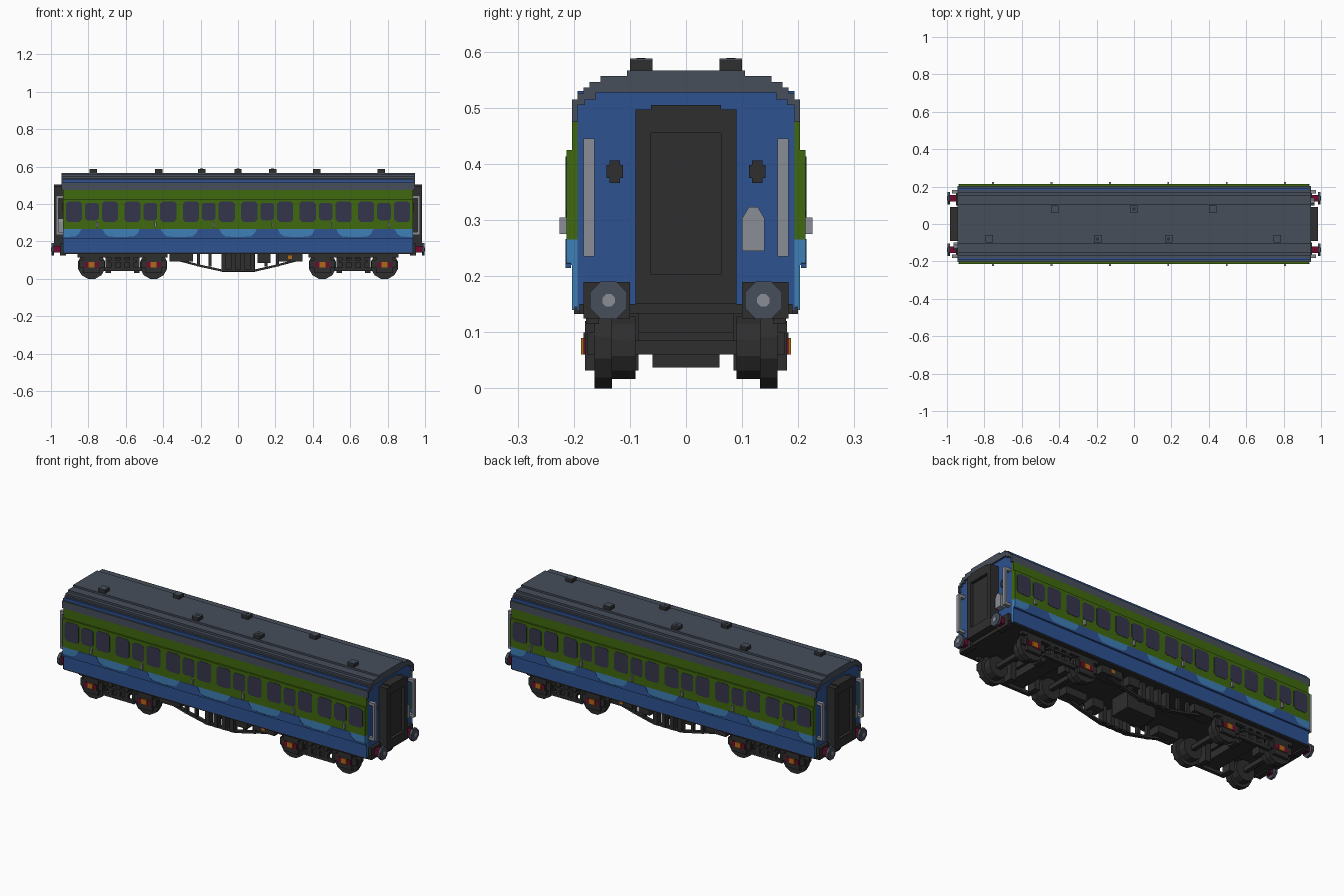
import bpy, bmesh, math

old = bpy.data.objects.get("Cube")
if old:
    bpy.data.objects.remove(old, do_unlink=True)


def material(name, rgb):
    lin = [((c / 255 + 0.055) / 1.055) ** 2.4 for c in rgb] + [1.0]
    m = bpy.data.materials.new(name)
    m.use_nodes = True
    m.diffuse_color = lin
    bsdf = next(n for n in m.node_tree.nodes if n.type == 'BSDF_PRINCIPLED')
    bsdf.inputs["Base Color"].default_value = lin
    return m


SLATE = material("slate_grey", (70, 78, 91))
GREEN = material("leaf_green", (64, 104, 14))
BLUE = material("deep_blue", (46, 82, 145))
SKY = material("light_blue", (62, 126, 182))
DARK = material("charcoal", (46, 46, 46))
GLASS = material("dark_glass", (53, 53, 76))
SILVER = material("light_grey", (138, 142, 150))
RED = material("crimson", (112, 10, 46))
ORANGE = material("orange", (176, 104, 22))


class Part:
    """Collects boxes and extruded outlines into one object."""

    def __init__(self, name, *mats):
        self.name, self.mats, self.bm = name, mats, bmesh.new()

    def prism(self, pts, axis, a, b):
        # x: pts are (y, z); y: pts are (x, z)
        at = {'x': lambda p: (a, p[0], p[1]), 'y': lambda p: (p[0], a, p[1])}[axis]
        face = self.bm.faces.new([self.bm.verts.new(at(p)) for p in pts])
        out = bmesh.ops.extrude_face_region(self.bm, geom=[face])
        d = b - a
        verts = [v for v in out['geom'] if isinstance(v, bmesh.types.BMVert)]
        bmesh.ops.translate(self.bm, verts=verts, vec=(d, 0, 0) if axis == 'x' else (0, d, 0))
        return self

    def box(self, x0, x1, y0, y1, z0, z1):
        return self.prism([(y0, z0), (y1, z0), (y1, z1), (y0, z1)], 'x', x0, x1)

    def done(self, rule=None):
        bmesh.ops.recalc_face_normals(self.bm, faces=self.bm.faces[:])
        me = bpy.data.meshes.new(self.name)
        for m in self.mats:
            me.materials.append(m)
        if rule:
            for f in self.bm.faces:
                f.material_index = rule(f)
        self.bm.to_mesh(me)
        self.bm.free()
        ob = bpy.data.objects.new(self.name, me)
        bpy.context.collection.objects.link(ob)
        return ob


def disc(cx, cz, r, n=12):
    return [(cx + r * math.cos(math.tau * (i + .5) / n), cz + r * math.sin(math.tau * (i + .5) / n))
            for i in range(n)]


def chamfered(cx, cz, hw, hh, c):
    return [(cx - hw + c, cz - hh), (cx + hw - c, cz - hh), (cx + hw, cz - hh + c), (cx + hw, cz + hh - c),
            (cx + hw - c, cz + hh), (cx - hw + c, cz + hh), (cx - hw, cz + hh - c), (cx - hw, cz - hh + c)]


def on_end(f):
    return 1 if abs(f.normal.x) > .9 else 0


# Body core with floor frame
Part("body_core", BLUE).box(-.935, .935, -.193, .193, .14, .53).done()
Part("floor_frame", DARK).box(-.935, .935, -.2, .2, .133, .146).done()

# Stepped roof
steps = [(.105, .567), (.152, .557), (.172, .546), (.183, .536), (.193, .526), (.203, .515)]
half = []
for i, (y, z) in enumerate(steps):
    if i:
        half.append((steps[i - 1][0], z))
    half.append((y, z))
    if i == 0:
        half[0] = (y, z)
inner = [(.203, .475), (.193, .475), (.193, .505), (.18, .505), (.18, .515), (.16, .515), (.16, .527), (.13, .527)]
half += inner
Part("roof", SLATE).prism(half + [(-y, z) for y, z in reversed(half)], 'x', -.945, .945).done()

# Roof vents with grey lids
vents, lids, holes = Part("roof_vents", DARK), Part("vent_lids", SLATE), Part("vent_holes", DARK)
for x, y, hole in [(-.425, .08, 0), (0, .08, 1), (.42, .08, 0), (-.773, -.08, 0), (-.195, -.08, 1),
                   (.185, -.08, 1), (.767, -.08, 0)]:
    vents.box(x - .02, x + .02, y - .02, y + .02, .56, .585)
    lids.box(x - .02, x + .02, y - .02, y + .02, .585, .588)
    if hole:
        holes.box(x - .008, x + .008, y - .008, y + .008, .586, .589)
for p in (vents, lids, holes):
    p.done()

# Side walls, wave stripe, windows and door handles
bays = [(-2.5 + i) * .3125 for i in range(6)]
wave = [(.156, .215), (.156, .223), (.09, .226), (.07, .24), (.056, .266)]
for s, side in ((-1, "front"), (1, "back")):
    def span(a, b):
        return sorted((s * a, s * b))
    Part(side + "_lower_wall", BLUE, SKY).box(-.935, .935, *span(.19, .203), .14, .265).done(on_end)
    Part(side + "_upper_wall", GREEN).box(-.935, .935, *span(.19, .203), .265, .478).done()
    Part(side + "_window_band", GREEN).box(-.935, .935, *span(.2, .213), .265, .425).done()
    Part(side + "_light_stripe", SKY).box(-.935, .935, *span(.2, .213), .22, .266).done()
    peaks, glass, grips = Part(side + "_wave_peaks", BLUE), Part(side + "_windows", GLASS), \
        Part(side + "_door_handles", SILVER)
    for c in bays:
        outline = [(c + x, z) for x, z in wave] + [(c - x, z) for x, z in reversed(wave)]
        peaks.prism(outline, 'y', s * .205, s * .2145)
        for off, hw, hh in ((-.096, .043, .054), (0, .037, .047), (.096, .043, .054)):
            glass.prism(chamfered(c + off, .359, hw, hh, .012), 'y', s * .206, s * .2145)
        grips.box(c + .022, c + .032, *span(.21, .225), .275, .305)
    for p in (peaks, glass, grips):
        p.done()

# Carriage ends: gangway, rails, lamps and buffers
for e, end in ((1, "left"), (-1, "right")):
    def ex(a, b):
        return sorted((e * a, e * b))
    Part(end + "_gangway_door", DARK).box(*ex(.93, .968), -.07, .07, .19, .47).done()
    gang = Part(end + "_gangway_frame", DARK)
    for y0, y1, z0, z1 in ((-.09, -.062, .15, .497), (.062, .09, .15, .497),
                           (-.062, .062, .15, .203), (-.062, .062, .455, .505)):
        gang.box(*ex(.93, .985), y0, y1, z0, z1)
    gang.done()
    rails, lamps, heads = Part(end + "_handrails", SILVER), Part(end + "_end_lamps", DARK), \
        Part(end + "_buffer_heads", SLATE)
    caps, shanks, mounts = Part(end + "_buffer_caps", SILVER), Part(end + "_buffer_shanks", RED), \
        Part(end + "_buffer_mounts", DARK)
    for s in (-1, 1):
        y0, y1 = sorted((s * .163, s * .183))
        rails.box(*ex(.96, .972), y0, y1, .235, .445)
        rails.box(*ex(.93, .962), y0, y1, .235, .25).box(*ex(.93, .962), y0, y1, .43, .445)
        yl = s * .127
        lamps.box(*ex(.93, .941), yl - .015, yl + .015, .375, .398)
        lamps.box(*ex(.93, .942), yl - .009, yl + .009, .366, .406)
        yb = s * .138
        heads.prism(disc(yb, .157, .036, 8), 'x', e * .983, e * .998)
        caps.prism(disc(yb, .157, .012, 8), 'x', e * .99, e * 1.0)
        shanks.box(*ex(.95, .985), yb - .018, yb + .018, .14, .175)
        m0, m1 = sorted((s * .1, s * .183))
        mounts.box(*ex(.92, .953), m0, m1, .125, .19)
    for p in (rails, lamps, heads, caps, shanks, mounts):
        p.done()
    # Lamp box on one side of each end
    yc = e * .12
    tag = [(yc - .02, .245), (yc + .02, .245), (yc + .02, .303), (yc + .008, .323), (yc - .008, .323), (yc - .02, .303)]
    Part(end + "_lamp_box", SILVER).prism(tag, 'x', e * .93, e * .965).done()
    Part(end + "_end_beam", DARK).box(*ex(.9, .945), -.19, .19, .133, .15).done()

# Bogies
for cx, name in ((-.617, "right"), (.617, "left")):
    frame, wheels = Part(name + "_bogie_frame", DARK), Part(name + "_bogie_wheels", DARK)
    ends, sides = Part(name + "_axle_caps", ORANGE), Part(name + "_axle_trim", RED)
    frame.box(cx - .045, cx + .045, -.165, .165, .06, .11)
    frame.box(cx - .06, cx + .06, -.09, .09, .1, .14)
    for s in (-1, 1):
        def yy(a, b):
            return sorted((s * a, s * b))
        frame.box(cx - .24, cx + .24, *yy(.155, .178), .115, .137)
        frame.box(cx - .1, cx + .1, *yy(.16, .178), .042, .06)
        frame.box(cx - .075, cx + .075, *yy(.16, .183), .088, .1)
        for dx in (-.05, 0, .05):
            frame.box(cx + dx - .012, cx + dx + .012, *yy(.16, .178), .055, .12)
        for w in (-.166, .166):
            x = cx + w
            wheels.prism(disc(x, .0725, .075), 'y', s * .132, s * .163)
            wheels.prism(disc(x, .0725, .058), 'y', s * .09, s * .135)
            frame.box(x - .045, x + .045, *yy(.155, .18), .032, .12)
            frame.box(x - .068, x + .068, *yy(.155, .176), .06, .1)
            ends.box(x - .016, x + .016, *yy(.175, .187), .06, .09)
            for d in (-.028, .028):
                sides.box(x + d - .01, x + d + .01, *yy(.175, .183), .06, .09)
            b = x - math.copysign(.09, w)
            frame.box(b - .015, b + .015, *yy(.085, .14), .032, .137)
    for w in (-.166, .166):
        wheels.box(cx + w - .012, cx + w + .012, -.135, .135, .06, .085)
    for p in (frame, wheels, ends, sides):
        p.done()

# Underfloor equipment and truss rods
gear = Part("underfloor_equipment", DARK)
gear.box(-.085, .09, -.06, .06, .037, .137)
for s in (-1, 1):
    y0, y1 = sorted((s * .1, s * .17))
    gear.box(-.365, -.24, y0, y1, .092, .137).box(.105, .175, y0, y1, .085, .137)
    gear.box(.215, .345, y0, y1, .092, .137)
    for x in (-.075, -.025, .025, .075):
        gear.box(x - .012, x + .012, *sorted((s * .13, s * .165)), .04, .137)
    rod = [(-.34, .112), (-.2, .075), (-.085, .05), (.09, .05), (.2, .075), (.34, .112)]
    gear.prism([(x, z - .012) for x, z in rod] + [(x, z) for x, z in reversed(rod)], 'y', s * .14, s * .16)
    for x in (-.21, -.15, .15, .21):
        gear.box(x - .008, x + .008, *sorted((s * .14, s * .16)), .065, .137)
gear.done()
Part("equipment_tags", ORANGE).box(.268, .288, -.174, -.165, .105, .125).box(.268, .288, .165, .174, .105, .125).done()
